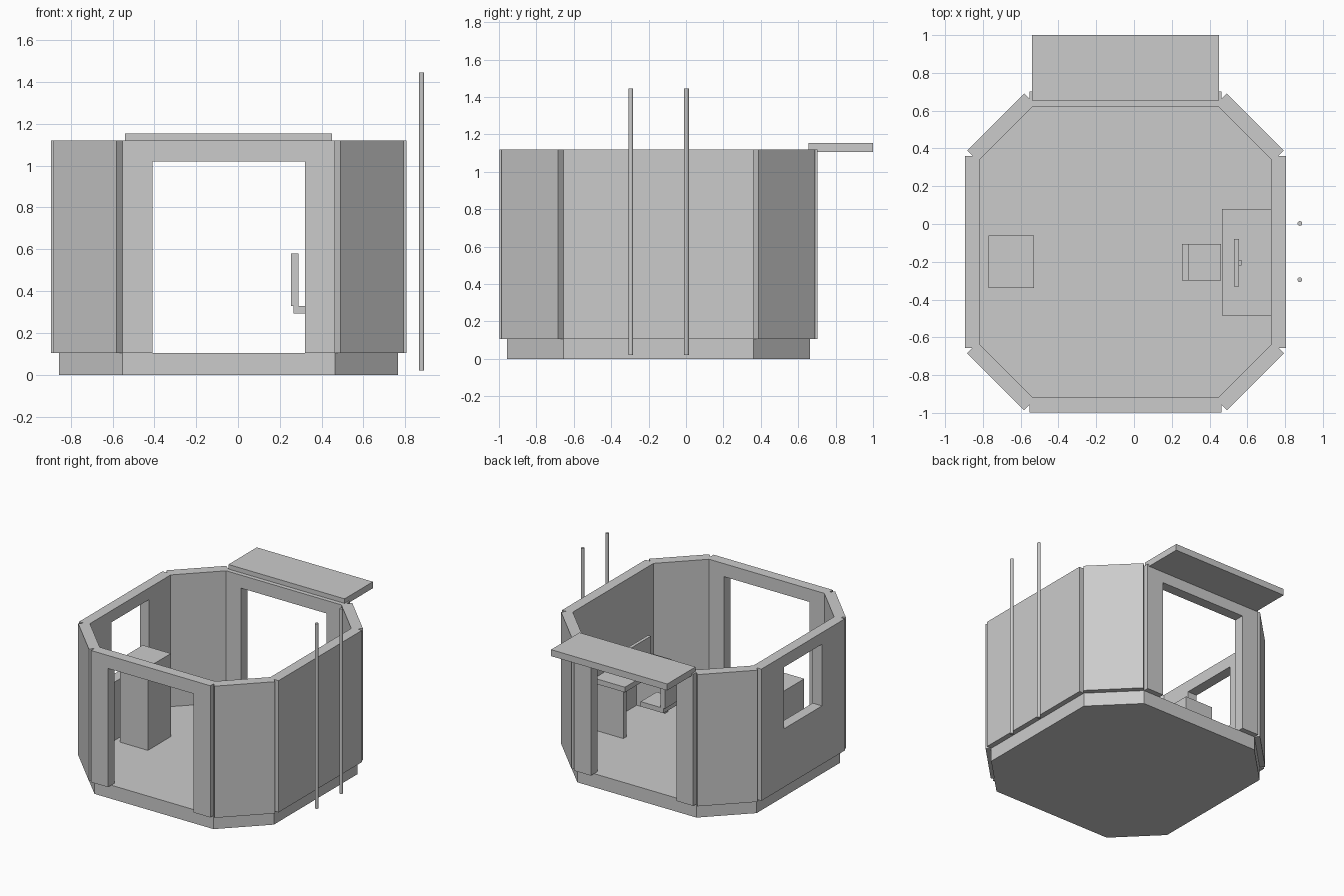
import bpy, bmesh, math
from mathutils import Matrix, Vector

if "Cube" in bpy.data.objects:
    bpy.data.objects.remove(bpy.data.objects["Cube"], do_unlink=True)

grey = bpy.data.materials.new("plain grey")
grey.use_nodes = True
grey.diffuse_color = (0.6, 0.6, 0.6, 1)
grey.node_tree.nodes["Principled BSDF"].inputs["Base Color"].default_value = (0.6, 0.6, 0.6, 1)

CENTRE = Vector((-0.045, -0.148, 0))   # middle of the cabin
APOTHEM, HALF = 0.81, 0.508            # wall distance and half wall length
FLOOR, TOP, THICK = 0.105, 1.12, 0.08
HEAD = 1.02                            # top of the openings


def finish(name, bm):
    bmesh.ops.recalc_face_normals(bm, faces=bm.faces)
    mesh = bpy.data.meshes.new(name)
    bm.to_mesh(mesh)
    bm.free()
    mesh.materials.append(grey)
    obj = bpy.data.objects.new(name, mesh)
    bpy.context.collection.objects.link(obj)
    return obj


def box(name, low, high):
    low, high = Vector(low), Vector(high)
    bm = bmesh.new()
    bmesh.ops.create_cube(bm, size=1)
    bmesh.ops.scale(bm, vec=high - low, verts=bm.verts)
    bmesh.ops.translate(bm, vec=(low + high) / 2, verts=bm.verts)
    return finish(name, bm)


def extrude(name, polygons, offset, matrix=Matrix()):
    """Extrude flat polygons that share corners into one solid."""
    bm = bmesh.new()
    verts = {}
    for poly in polygons:
        bm.faces.new([verts.setdefault(p, None) or verts.update({p: bm.verts.new(p)}) or verts[p]
                      for p in poly])
    out = bmesh.ops.extrude_face_region(bm, geom=bm.faces[:], use_keep_orig=True)
    moved = [g for g in out["geom"] if isinstance(g, bmesh.types.BMVert)]
    bmesh.ops.translate(bm, vec=offset, verts=moved)
    bm.transform(matrix)
    return finish(name, bm)


def wall(name, angle, distance, polygons):
    """Stand a panel drawn in local x and z on one side of the cabin."""
    matrix = (Matrix.Translation(CENTRE) @ Matrix.Rotation(math.radians(angle), 4, "Z")
              @ Matrix.Translation((0, -distance - THICK / 2, 0)))
    polygons = [[(x, 0, z) for x, z in poly] for poly in polygons]
    return extrude(name, polygons, (0, THICK, 0), matrix)


def rectangle(half, low, high):
    return [(-half, low), (half, low), (half, high), (-half, high)]


# Floor slab: a square with cut corners
a, h = APOTHEM, HALF
octagon = [(h, -a), (a, -h), (a, h), (h, a), (-h, a), (-a, h), (-a, -h), (-h, -a)]
extrude("floor_slab", [[(x, y, 0) for x, y in octagon]], (0, 0, FLOOR), Matrix.Translation(CENTRE))

# Front and back walls with tall doorways
d = 0.365
doorway = [(-h, FLOOR), (-d, FLOOR), (-d, HEAD), (d, HEAD),
           (d, FLOOR), (h, FLOOR), (h, TOP), (-h, TOP)]
wall("front_doorway_wall", 0, a, [doorway])
wall("back_doorway_wall", 180, a, [doorway])

# Closed wall and window wall
wall("closed_side_wall", 90, a, [rectangle(h, FLOOR, TOP)])
outer, inner = rectangle(h, FLOOR, TOP), rectangle(0.23, 0.555, 1.03)
ring = [[outer[i], outer[i - 3], inner[i - 3], inner[i]] for i in range(4)]
wall("window_side_wall", -90, a, ring)

# Corner walls
half_diagonal = (a - h) / math.sqrt(2)
for i in range(4):
    wall(f"corner_wall_{i + 1}", 45 + 90 * i, (a + h) / math.sqrt(2),
         [rectangle(half_diagonal, FLOOR, TOP)])

# Canopy over the back doorway
box("back_canopy", (-0.54, 0.655, 1.105), (0.45, 1.0, 1.155))

# Cabinet under the window
box("cabinet", (-0.77, -0.34, FLOOR), (-0.53, -0.06, 0.745))

# Desk
box("desk_top", (0.465, -0.485, 0.47), (0.73, 0.08, 0.51))
for name, y in (("desk_front_panel", -0.475), ("desk_back_panel", 0.03)):
    box(name, (0.485, y, FLOOR), (0.73, y + 0.04, 0.47))

# Screen on the desk
box("screen", (0.53, -0.33, 0.55), (0.555, -0.08, 0.73))
box("screen_stand", (0.555, -0.22, 0.51), (0.57, -0.19, 0.65))

# Chair
box("chair_seat", (0.265, -0.30, 0.292), (0.46, -0.105, 0.33))
box("chair_back", (0.253, -0.30, 0.33), (0.29, -0.105, 0.58))

# Two poles outside the closed wall
for name, y in (("front_pole", -0.295), ("back_pole", 0.003)):
    bm = bmesh.new()
    bmesh.ops.create_cone(bm, cap_ends=True, segments=12, radius1=0.0125, radius2=0.0125,
                          depth=1.425, matrix=Matrix.Translation((0.878, y, 0.7325)))
    finish(name, bm)
